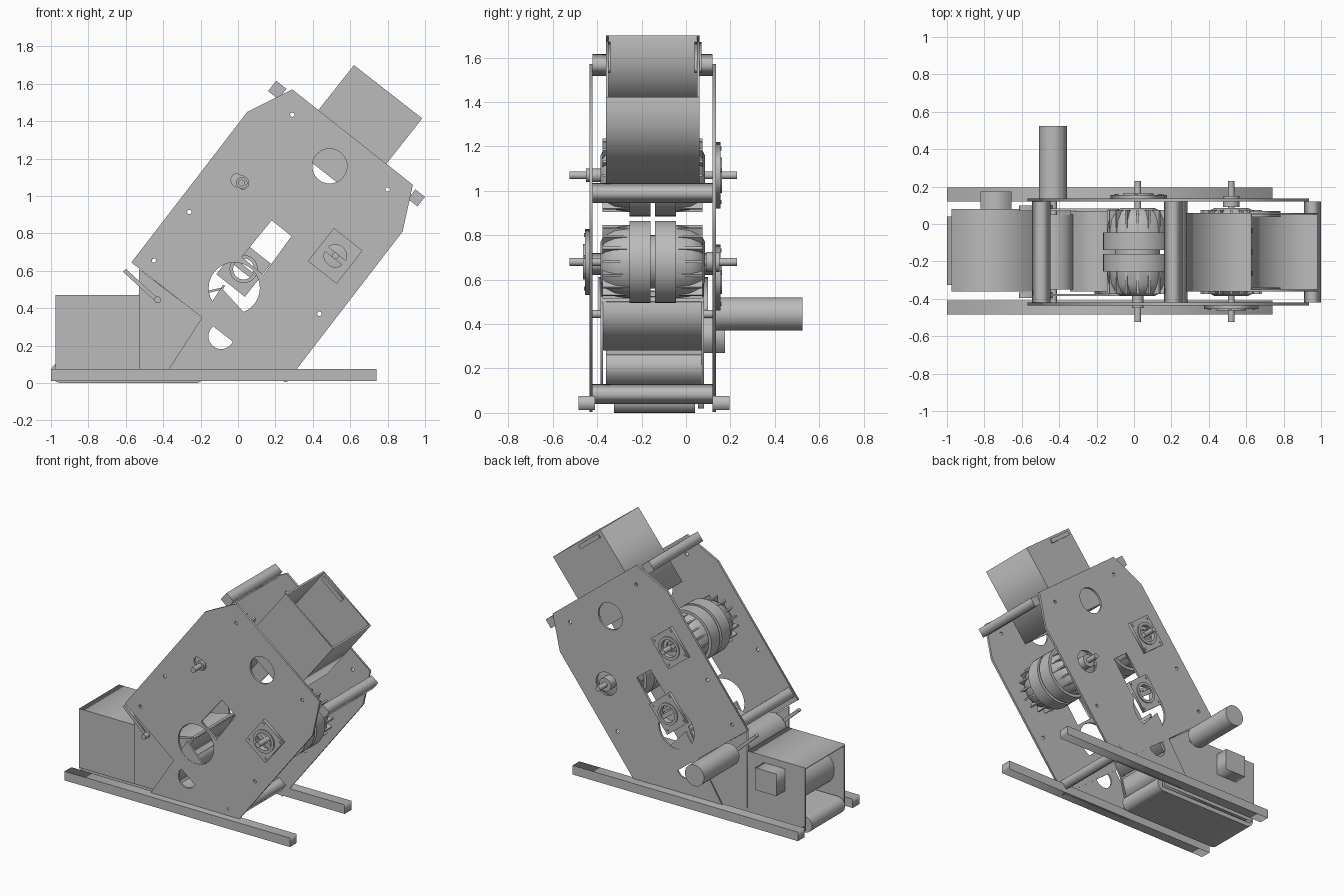
import bpy, bmesh, math
from mathutils import Matrix, Vector

cube = bpy.data.objects.get("Cube")
if cube:
    bpy.data.objects.remove(cube)

GREY = bpy.data.materials.new("plain_grey")
GREY.use_nodes = True
GREY.diffuse_color = (0.5, 0.5, 0.5, 1)
GREY.node_tree.nodes["Principled BSDF"].inputs["Base Color"].default_value = (0.5, 0.5, 0.5, 1)

MID = -0.15                      # centre plane of the machine
TILT = math.radians(51.7)        # slope of the main body
ALONG = Vector((math.cos(TILT), math.sin(TILT)))
ACROSS = Vector((ALONG.y, -ALONG.x))


def finish(name, mesh, smooth=False):
    obj = bpy.data.objects.new(name, mesh)
    bpy.context.collection.objects.link(obj)
    mesh.materials.clear()
    mesh.materials.append(GREY)
    if smooth:
        bpy.ops.object.select_all(action='DESELECT')
        obj.select_set(True)
        bpy.context.view_layer.objects.active = obj
        bpy.ops.object.shade_smooth_by_angle(angle=math.radians(35))
    return obj


def ring(cx, cz, r, n=32):
    return [(cx + r * math.cos(2 * math.pi * i / n),
             cz + r * math.sin(2 * math.pi * i / n)) for i in range(n)]


def tilted(cx, cz, length, width):
    c = Vector((cx, cz))
    a, b = ALONG * length / 2, ACROSS * width / 2
    return [tuple(c + s * a + t * b) for s, t in ((-1, -1), (1, -1), (1, 1), (-1, 1))]


def profile(name, outline, y0, y1, holes=(), smooth=False):
    """Extrude an x-z outline, with holes, from y0 to y1."""
    curve = bpy.data.curves.new(name, 'CURVE')
    curve.dimensions = '2D'
    curve.fill_mode = 'BOTH'
    curve.extrude = (y1 - y0) / 2
    for pts in (outline, *holes):
        sp = curve.splines.new('POLY')
        sp.points.add(len(pts) - 1)
        for p, (x, z) in zip(sp.points, pts):
            p.co = (x, z, 0, 1)
        sp.use_cyclic_u = True
    temp = bpy.data.objects.new("temp", curve)
    mesh = bpy.data.meshes.new_from_object(temp)
    bpy.data.objects.remove(temp)
    mesh.transform(Matrix.Translation((0, (y0 + y1) / 2, 0)) @ Matrix.Rotation(math.pi / 2, 4, 'X'))
    bm = bmesh.new()
    bm.from_mesh(mesh)
    bmesh.ops.remove_doubles(bm, verts=bm.verts, dist=1e-5)
    bmesh.ops.recalc_face_normals(bm, faces=bm.faces)
    bm.to_mesh(mesh)
    bm.free()
    return finish(name, mesh, smooth)


def rod(name, x, z, r, y0, y1):
    return profile(name, ring(x, z, r), y0, y1, smooth=True)


def box(name, x0, x1, y0, y1, z0, z1):
    return profile(name, [(x0, z0), (x1, z0), (x1, z1), (x0, z1)], y0, y1)


def strip(name, a, b, thick, y0, y1):
    """Flat panel whose edge runs from a to b."""
    a, b = Vector(a), Vector(b)
    n = (b - a).normalized()
    n = Vector((-n.y, n.x)) * thick
    return profile(name, [a, b, b + n, a + n], y0, y1)


# Side plates and foot gussets
body = [(-.57, .645), (.05, 1.45), (.29, 1.57), (.935, 1.06), (.88, .81), (.26, .005), (.25, .005)]
gusset = [(-.37, .075), (-.09, .51), (.31, .075), (.25, .01), (-.3, .01)]
bolts = [(-.45, .655), (-.26, .915), (.29, 1.435), (.8, 1.035), (.435, .37), (.235, .125)]
slot = [(.02 + p[0] - .02 * (p[0] < 0), 1.07 + p[1] + .015 * (p[0] < 0)) for p in ring(0, 0, .037)]
holes = [ring(x, z, .012, 10) for x, z in bolts]
holes += [ring(.49, 1.16, .093), ring(-.02, .508, .137), ring(.52, .68, .08), slot,
          [(.18, .87), (.286, .786), (.136, .578), (.02, .674)]]
for tag, y in (("front", -.435), ("back", .12)):
    profile(tag + "_side_plate", body, y, y + .015, holes)
    profile(tag + "_gusset", gusset, y + .002, y + .013, [ring(-.09, .25, .068)])

# Base rails
for tag, y in (("front", -.485), ("back", .12)):
    box(tag + "_rail", -1, .74, y, y + .075, .012, .075)

# Square cross bars
for name, x, z, size in (("top_bar", .21, 1.567, .07), ("outer_bar", .954, .99, .065),
                         ("inlet_bar", -.495, .67, .07), ("foot_bar", .24, .085, .065)):
    profile(name, tilted(x, z, size, size), -.42, .12)

# Open discharge chute
top, side = Vector((.62, 1.7)), Vector((.985, 1.415))
base_t, base_s = top - ALONG * .55, side - ALONG * .55
strip("chute_upper_wall", base_t, top, -.012, -.36, .06)
strip("chute_lower_wall", base_s, side, .012, -.36, .06)
for tag, y in (("front", -.36), ("back", .05)):
    profile("chute_wall_" + tag, [base_t, top, side, base_s], y, y + .01)
    profile("chute_tab_" + tag, tilted(.70, 1.6, .03, .19), y + .012 * (1 if y < 0 else -1), y + .02)

# Rotors with stepped bands, domed ends and fins
half = [(.01, .12), (.01, .185), (.105, .185), (.105, .165), (.17, .155), (.215, .13), (.235, .09), (.235, .015)]


def rotor(name, x, z):
    bm = bmesh.new()
    pts = [(-y, r) for y, r in reversed(half)] + half
    verts = [bm.verts.new((0, y, r)) for y, r in pts]
    edges = [bm.edges.new(p) for p in zip(verts, verts[1:])]
    bmesh.ops.spin(bm, geom=verts + edges, cent=(0, 0, 0), axis=(0, 1, 0),
                   angle=2 * math.pi, steps=40, use_merge=True)
    bmesh.ops.remove_doubles(bm, verts=bm.verts, dist=1e-4)
    for s in (-1, 1):
        for i in range(16):
            m = (Matrix.Rotation(i * math.pi / 8, 4, 'Y') @ Matrix.Translation((0, s * .165, .11))
                 @ Matrix.Diagonal((.012, .12, .11, 1)))
            bmesh.ops.create_cube(bm, size=1, matrix=m)
    bmesh.ops.recalc_face_normals(bm, faces=bm.faces)
    mesh = bpy.data.meshes.new(name)
    bm.to_mesh(mesh)
    bm.free()
    obj = finish(name, mesh, True)
    obj.location = (x, MID, z)
    rod(name + "_shaft", x, z, .018, -.525, .23)


rotor("upper_rotor", .02, 1.07)
rotor("lower_rotor", .52, .68)


# Flanged bearings
def bearing(name, x, z, y, out, r):
    def span(a, b):
        return sorted((y + out * a, y + out * b))
    profile(name + "_flange", tilted(x, z, .225, .195), *span(0, .02), [ring(x, z, r)])
    profile(name + "_collar", ring(x, z, r), *span(-.01, .028), [ring(x, z, r * .75)], True)
    profile(name + "_key", tilted(x, z, .03, r * 1.9), *span(0, .02))
    for s in (-1, 1):
        for t in (-1, 1):
            c = Vector((x, z)) + ALONG * s * .09 + ACROSS * t * .08
            rod(name + "_bolt", c.x, c.y, .009, *span(.015, .025))


bearing("lower_bearing", .52, .68, -.435, -1, .08)
bearing("upper_bearing", .02, 1.07, .135, 1, .08)
bearing("drive_bearing", .03, .61, .135, 1, .075)
rod("upper_bush", .02, 1.07, .03, -.45, -.38)
rod("lower_bush", .52, .68, .045, .09, .15)

# Feed box with an open outer end
box("feed_box_top", -.975, -.53, -.36, .08, .46, .472)
box("feed_box_inner_wall", -.54, -.53, -.36, .08, .1, .46)
for tag, y in (("front", -.36), ("back", .07)):
    box("feed_box_side_" + tag, -.975, -.53, y, y + .01, .06, .46)
    box("belt_frame_" + tag, -.96, -.2, y + (.015 if y < 0 else -.015), y + .01, .02, .09)
rod("feed_drum", -.78, .27, .12, -.35, .07)
box("control_box", -.82, -.655, .08, .175, .27, .425)

# Belt loop under the box
loop = [(x - (.945 if x < 0 else .23), z + .056) for x, z in
        [(p[0] - 1e-6, p[1]) for p in ring(0, 0, .056, 36)]]
loop = sorted(loop, key=lambda p: math.atan2(p[1] - .056, p[0] + .59))
profile("feed_belt", loop, -.325, .04, smooth=True)

# Transfer hopper between box and body
hopper = [(-.53, .075), (-.53, .61), (-.19, .35), (-.08, .5), (-.2, .28), (-.25, .075)]
for tag, y in (("front", -.385), ("back", .07)):
    profile("hopper_side_" + tag, hopper, y, y + .012)
strip("hopper_end", (-.2, .28), (-.07, .52), .012, -.385, .08)
strip("hopper_lower_end", (-.24, .12), (-.2, .26), .012, -.36, .07)
strip("hopper_slide", (-.34, .44), (-.08, .5), .012, -.36, .07)

# Drive motor, roller and scraper rods
rod("drive_motor", -.433, .445, .074, .135, .525)
rod("feed_roller", -.43, .445, .105, -.35, .05)
rod("roller_shaft", -.43, .445, .018, -.43, .135)
for tag, y in (("front", -.395), ("back", .07)):
    strip("scraper_" + tag, (-.615, .595), (-.44, .435), .022, y, y + .03)
